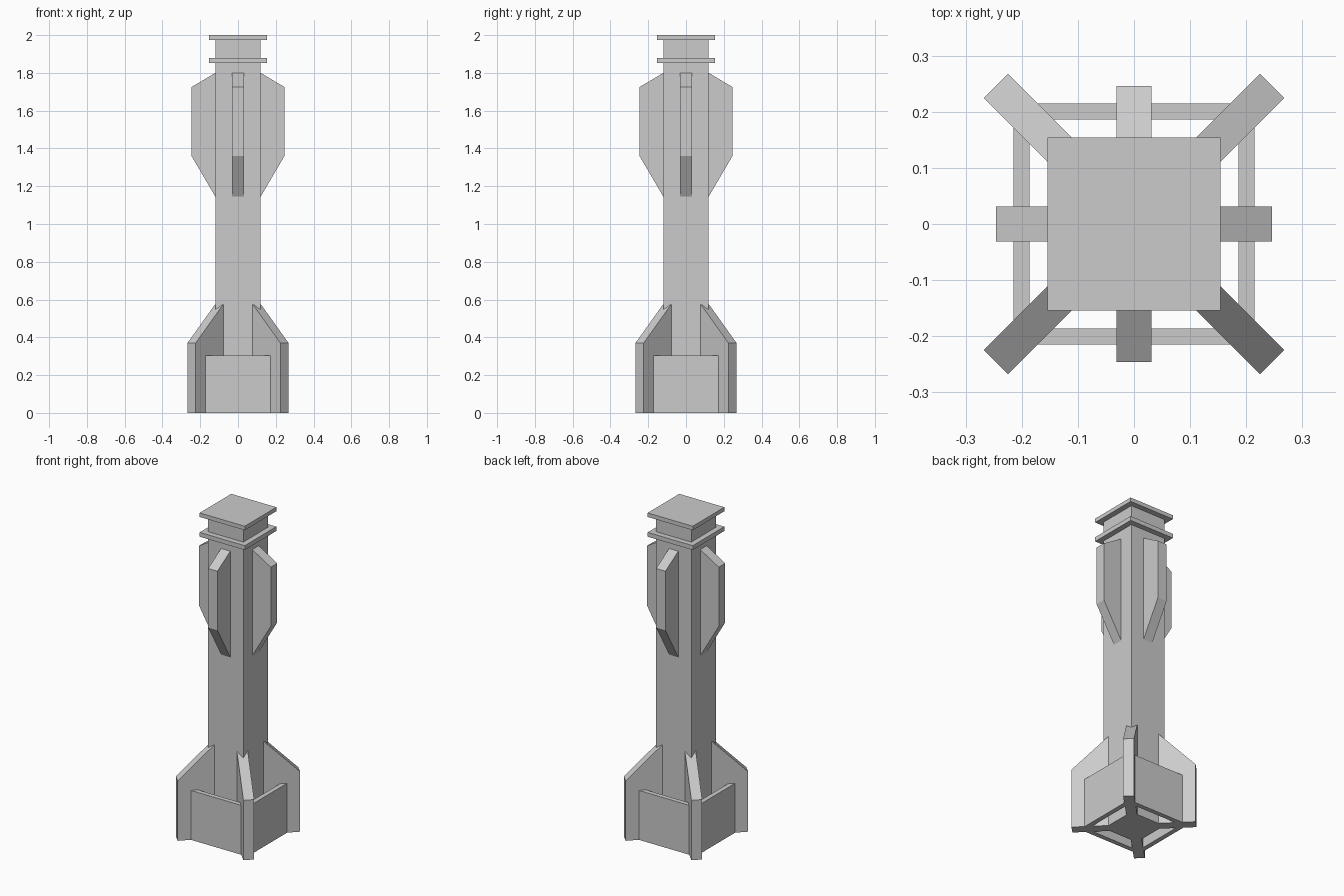
import bpy
import bmesh
from math import pi
from mathutils import Matrix

cube = bpy.data.objects.get("Cube")
if cube:
    bpy.data.objects.remove(cube, do_unlink=True)

grey = bpy.data.materials.new("plain_grey")
grey.use_nodes = True
colour = (0.6, 0.6, 0.6, 1)
grey.diffuse_color = colour
grey.node_tree.nodes["Principled BSDF"].inputs["Base Color"].default_value = colour


def finish(name, bm):
    bmesh.ops.recalc_face_normals(bm, faces=bm.faces)
    mesh = bpy.data.meshes.new(name)
    bm.to_mesh(mesh)
    bm.free()
    mesh.materials.append(grey)
    obj = bpy.data.objects.new(name, mesh)
    bpy.context.collection.objects.link(obj)
    return obj


def box(name, low, high, angle=0):
    bm = bmesh.new()
    bmesh.ops.create_cube(bm, size=1)
    for v in bm.verts:
        v.co = [high[i] if v.co[i] > 0 else low[i] for i in range(3)]
    bm.transform(Matrix.Rotation(angle, 4, 'Z'))
    return finish(name, bm)


def fin(name, profile, thickness, angle):
    """Extrude a (radius, height) outline sideways and turn it about z."""
    bm = bmesh.new()
    face = bm.faces.new([bm.verts.new((r, -thickness / 2, z)) for r, z in profile])
    side = bmesh.ops.extrude_face_region(bm, geom=[face])
    verts = [g for g in side["geom"] if isinstance(g, bmesh.types.BMVert)]
    bmesh.ops.translate(bm, verts=verts, vec=(0, thickness, 0))
    bm.transform(Matrix.Rotation(angle, 4, 'Z'))
    return finish(name, bm)


# Square body column and the two collars at its top
W = 0.12
box("body", (-W, -W, 0), (W, W, 1.98))
C = 0.154
box("lower_collar", (-C, -C, 1.853), (C, C, 1.88))
box("top_cap", (-C, -C, 1.975), (C, C, 2))

# Outlines of the two fin types
upper = [(0.1, 1.11), (W, 1.145), (0.246, 1.36), (0.246, 1.725), (W, 1.8), (0.1, 1.8)]
tail = [(0.08, 0), (0.348, 0), (0.348, 0.37), (0.141, 0.575), (0.08, 0.575)]

for i, side in enumerate(("left", "back", "right", "front")):
    turn = i * pi / 2
    fin(side + "_upper_fin", upper, 0.063, turn)
    fin("tail_fin_%d" % (i + 1), tail, 0.061, turn + pi / 4)
    # Shroud wall joining neighbouring tail fins
    box(side + "_tail_wall", (0.186, -0.19, 0), (0.215, 0.19, 0.305), turn)
